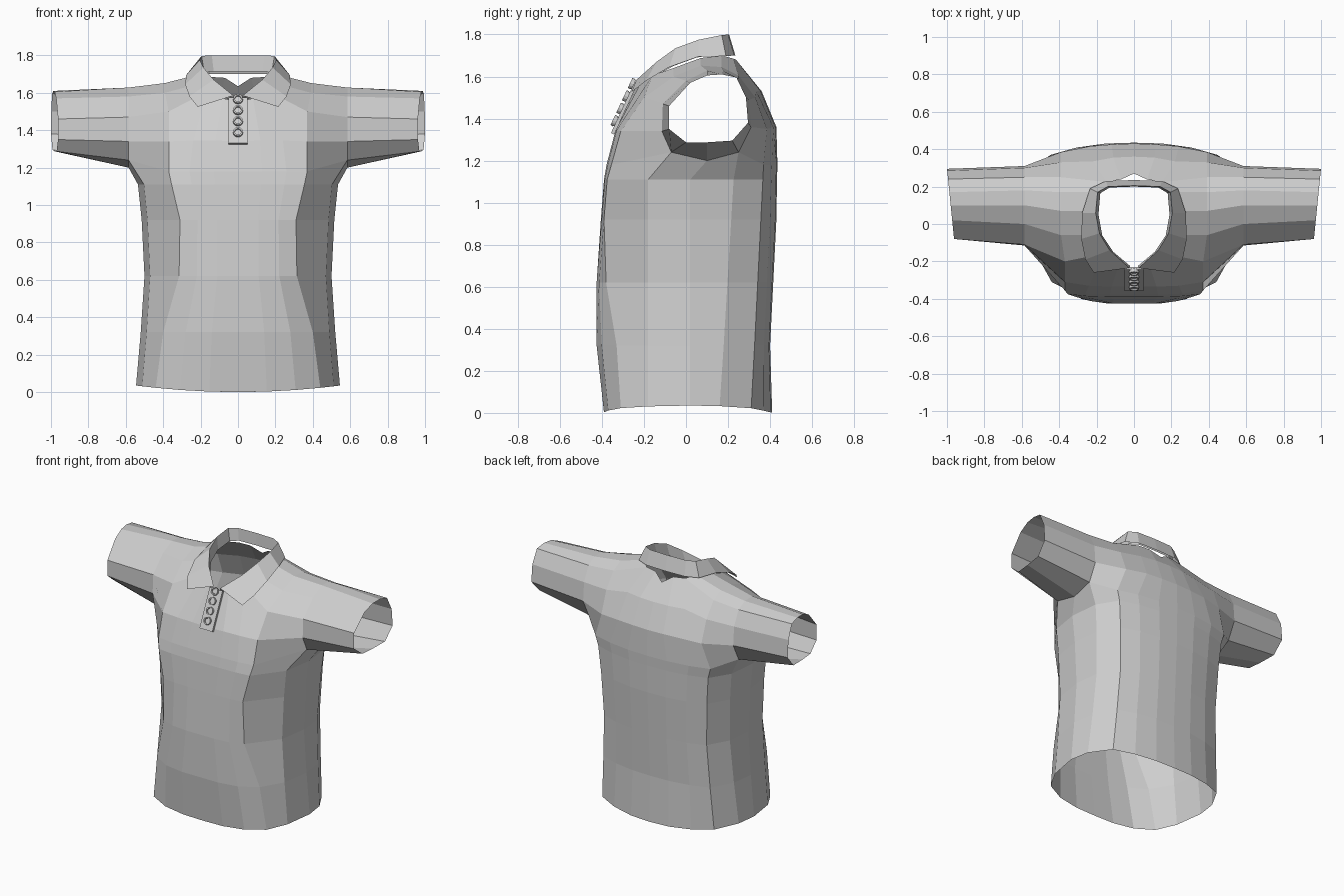
import bpy
import bmesh
from math import atan2, pi
from mathutils import Matrix, Vector

default_cube = bpy.data.objects.get("Cube")
if default_cube:
    bpy.data.objects.remove(default_cube, do_unlink=True)

# One cloth colour for everything
cloth = bpy.data.materials.new("light_grey_cloth")
cloth.use_nodes = True
cloth_colour = (0.62, 0.62, 0.62, 1.0)
cloth.diffuse_color = cloth_colour
for node in cloth.node_tree.nodes:
    if node.type == "BSDF_PRINCIPLED":
        node.inputs["Base Color"].default_value = cloth_colour
        node.inputs["Roughness"].default_value = 0.8


def finish(bm, name, mirrored=False):
    """Turn a bmesh into a named object, optionally mirrored across x."""
    bmesh.ops.recalc_face_normals(bm, faces=bm.faces)
    mesh = bpy.data.meshes.new(name)
    bm.to_mesh(mesh)
    bm.free()
    mesh.materials.append(cloth)
    obj = bpy.data.objects.new(name, mesh)
    bpy.context.collection.objects.link(obj)
    if mirrored:
        mirror = obj.modifiers.new("mirror", "MIRROR")
        mirror.use_clip = True
        mirror.merge_threshold = 0.001
    return obj


def add_points(bm, points):
    return [bm.verts.new(point) for point in points]


def bridge(bm, first, second, closed=False):
    """Fill quads between two rows of vertices."""
    count = len(first)
    for i in range(count if closed else count - 1):
        j = (i + 1) % count
        bm.faces.new((first[i], first[j], second[j], second[i]))


def torso_ring(z, width, front, back, panel_x, panel_y):
    """Half ring from front centre, round the side, to back centre."""
    seam_y = 0.31 + 0.05 * z
    outline = [
        (0, front),
        (panel_x * 0.35, front),
        (panel_x * 0.7, front + (panel_y - front) * 0.25),
        (panel_x, panel_y),
        (width * 0.94, -0.18),
        (width, 0.02),
        (width * 0.96, 0.16 + 0.06 * z),
        (width * 0.8, seam_y),
        (width * 0.55, seam_y + (back - seam_y) * 0.6),
        (width * 0.27, seam_y + (back - seam_y) * 0.93),
        (0, back),
    ]
    # The hem rises a little towards the sides
    lift = 0.035 if z == 0 else 0
    return [(x, y, z + lift * (x / width) ** 2) for x, y in outline]


# Shirt body: torso rings, chest, shoulders and sleeves of one half
bm = bmesh.new()
ring_sizes = [
    (0, 0.545, -0.39, 0.41, 0.44, -0.31),
    (0.32, 0.52, -0.425, 0.4, 0.4, -0.33),
    (0.62, 0.5, -0.425, 0.415, 0.315, -0.38),
    (0.92, 0.515, -0.405, 0.43, 0.31, -0.39),
    (1.11, 0.535, -0.39, 0.433, 0.355, -0.375),
]
rings = [add_points(bm, torso_ring(*size)) for size in ring_sizes]

# Armhole and cuff, from under the arm, up the front, over and down the back
armhole = [(-0.07, 1.24), (-0.115, 1.34), (-0.11, 1.47), (0, 1.58), (0.1, 1.628),
           (0.18, 1.625), (0.25, 1.59), (0.3, 1.49), (0.31, 1.36), (0.25, 1.24), (0.1, 1.2)]
cuff = [(0, 1.287), (-0.08, 1.35), (-0.08, 1.46), (0.02, 1.57), (0.1, 1.605),
        (0.17, 1.61), (0.24, 1.595), (0.285, 1.5), (0.295, 1.38), (0.22, 1.295), (0.1, 1.287)]
arm_loop = add_points(bm, [(0.585, y, z) for y, z in armhole])
cuff_loop = add_points(bm, [(0.97 + 0.1 * y, y, z) for y, z in cuff])
bridge(bm, arm_loop, cuff_loop, closed=True)

# Top torso ring shares its side vertices with the armhole
chest = torso_ring(1.18, 0.56, -0.378, 0.435, 0.37, -0.355)
chest_ring = (add_points(bm, chest[:4]) + [arm_loop[0], arm_loop[-1], arm_loop[-2]]
              + add_points(bm, chest[7:]))
rings.append(chest_ring)
for lower, upper in zip(rings, rings[1:]):
    bridge(bm, lower, upper)


# Columns running up the front, over the shoulder and down the back
def column(start, points, end):
    return [chest_ring[start]] + add_points(bm, points) + [chest_ring[end]]


neck_side = column(2, [
    (0.24, -0.33, 1.345), (0.17, -0.16, 1.605), (0.24, -0.06, 1.64), (0.25, 0.07, 1.688),
    (0.2, 0.17, 1.7), (0.15, 0.225, 1.685), (0.22, 0.335, 1.53), (0.24, 0.415, 1.36)], 8)
shoulder = column(3, [
    (0.37, -0.31, 1.34), (0.37, -0.2, 1.5), (0.39, -0.06, 1.6), (0.39, 0.07, 1.652),
    (0.39, 0.17, 1.645), (0.39, 0.25, 1.605), (0.39, 0.33, 1.5), (0.39, 0.385, 1.35)], 7)
bridge(bm, neck_side, shoulder)
bridge(bm, shoulder, arm_loop[:-1])

front_mid = [chest_ring[1]] + add_points(bm, [(0.12, -0.335, 1.345), (0.08, -0.215, 1.57)])
front_centre = [chest_ring[0]] + add_points(bm, [(0, -0.335, 1.34), (0, -0.235, 1.555)])
back_mid = add_points(bm, [(0.07, 0.238, 1.68), (0.11, 0.355, 1.53), (0.12, 0.425, 1.36)]) + [chest_ring[9]]
back_centre = add_points(bm, [(0, 0.27, 1.635), (0, 0.36, 1.53), (0, 0.43, 1.36)]) + [chest_ring[10]]
bridge(bm, front_centre, front_mid)
bridge(bm, front_mid, neck_side[:3])
bridge(bm, neck_side[-4:], back_mid)
bridge(bm, back_mid, back_centre)
finish(bm, "shirt_body", mirrored=True)

# Folded collar: inner stand, fold line and outer leaf, from back to front
stand = [(0, 0.2, 1.715), (0.13, 0.195, 1.715), (0.18, 0.165, 1.71), (0.19, 0.05, 1.69),
         (0.17, -0.06, 1.65), (0.11, -0.15, 1.6), (0.02, -0.225, 1.55)]
fold = [(0, 0.205, 1.8), (0.14, 0.2, 1.8), (0.195, 0.17, 1.797), (0.205, 0.06, 1.775),
        (0.185, -0.05, 1.735), (0.13, -0.14, 1.67), (0.025, -0.235, 1.585)]
leaf = [(0, 0.235, 1.7), (0.15, 0.23, 1.7), (0.235, 0.19, 1.697), (0.277, 0.06, 1.695),
        (0.282, -0.08, 1.645), (0.26, -0.19, 1.58), (0.215, -0.26, 1.525)]
bm = bmesh.new()
stand_row, fold_row, leaf_row = (add_points(bm, row) for row in (stand, fold, leaf))
bridge(bm, stand_row, fold_row)
bridge(bm, fold_row, leaf_row)
finish(bm, "collar", mirrored=True)

# Button placket lies on the sloping chest
slope = Matrix.Rotation(-atan2(0.1, 0.215), 4, "X")
placket_frame = Matrix.Translation((0, -0.293, 1.45)) @ slope
bm = bmesh.new()
bmesh.ops.create_cube(bm, size=1, matrix=placket_frame @ Matrix.Diagonal((0.1, 0.016, 0.27, 1)))
finish(bm, "placket")


# Buttons: a thin disc with a raised rim
def button(name, height):
    frame = placket_frame @ Matrix.Translation((0, -0.012, height)) @ Matrix.Rotation(pi / 2, 4, "X")
    bm = bmesh.new()
    bmesh.ops.create_cone(bm, cap_ends=True, segments=12, radius1=0.024, radius2=0.024,
                          depth=0.012, matrix=frame)
    rows = []
    for radius, lift in ((0.027, 0), (0.026, 0.014), (0.018, 0.014), (0.016, 0.004)):
        rows.append(add_points(bm, [
            frame @ (Matrix.Rotation(pi * i / 6, 4, "Z") @ Vector((radius, 0, lift)))
            for i in range(12)]))
    for outer, inner in zip(rows, rows[1:]):
        bridge(bm, outer, inner, closed=True)
    finish(bm, name)


for index in range(4):
    button(f"button_{index + 1}", -0.075 + 0.065 * index)
